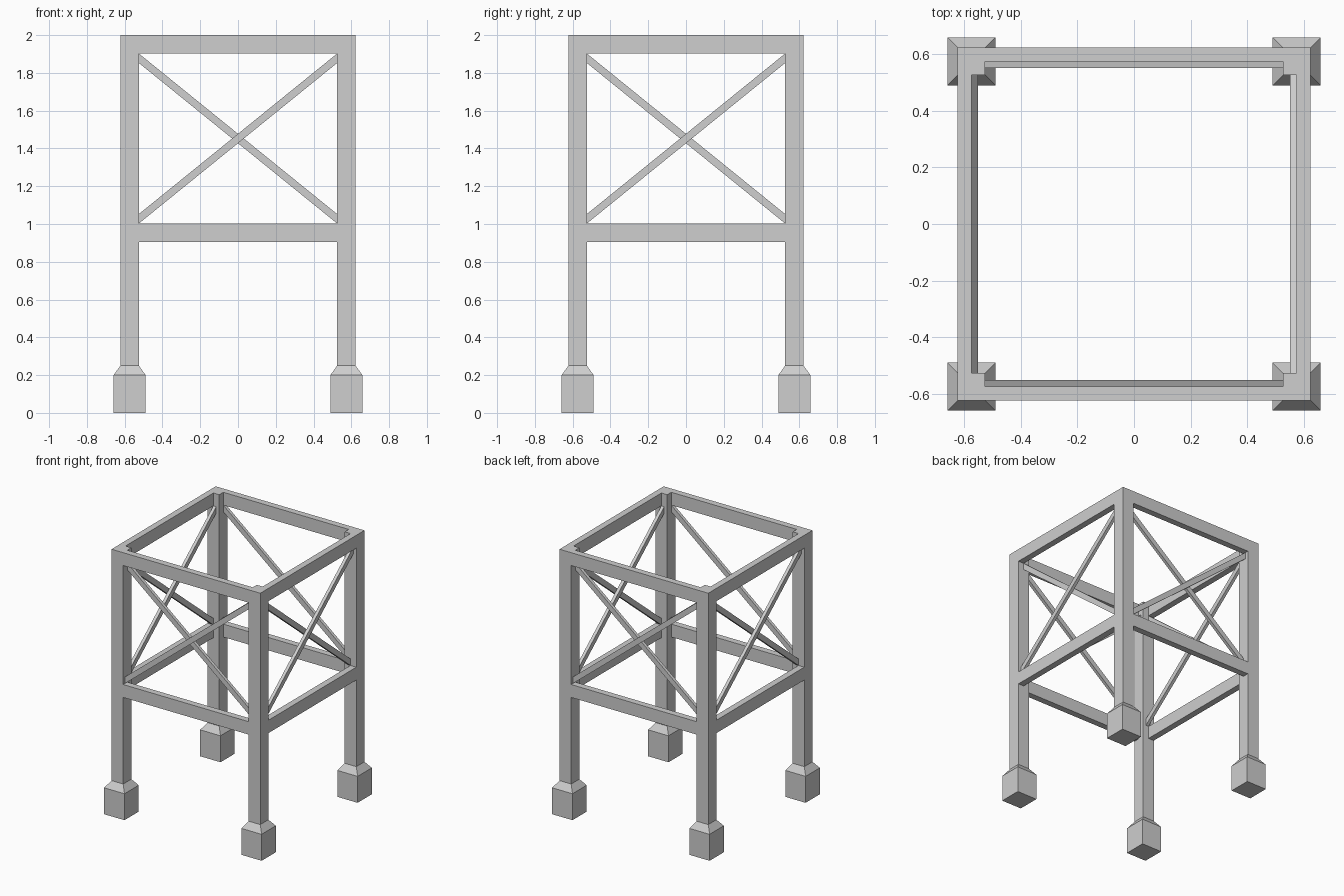
import bpy, bmesh
from math import pi
from mathutils import Matrix, Vector

cube = bpy.data.objects.get("Cube")
if cube:
    bpy.data.objects.remove(cube, do_unlink=True)

OUT, INN = 0.6225, 0.525          # outer and inner faces of the posts
MID = (OUT + INN) / 2
TOP, DECK, DEPTH = 2.0, 1.0025, OUT - INN
FOOT, FOOT_H, TAPER_H = 0.085, 0.2, 0.25
BAR_T, BAR_H = 0.024, 0.025       # bar thickness, half of its vertical height

grey = bpy.data.materials.new("light grey")
grey.use_nodes = True
colour = (0.62, 0.62, 0.62, 1)
grey.diffuse_color = colour
grey.node_tree.nodes["Principled BSDF"].inputs["Base Color"].default_value = colour


def loft(name, rings, turn):
    """Skin matching rings of points, cap both ends, then turn about z."""
    bm = bmesh.new()
    loops = [[bm.verts.new(p) for p in ring] for ring in rings]
    for a, b in zip(loops, loops[1:]):
        for i in range(len(a)):
            j = (i + 1) % len(a)
            bm.faces.new((a[i], a[j], b[j], b[i]))
    bm.faces.new(loops[0][::-1])
    bm.faces.new(loops[-1])
    bmesh.ops.recalc_face_normals(bm, faces=bm.faces)
    bm.transform(Matrix.Rotation(turn, 4, "Z"))
    mesh = bpy.data.meshes.new(name)
    bm.to_mesh(mesh)
    bm.free()
    mesh.materials.append(grey)
    obj = bpy.data.objects.new(name, mesh)
    bpy.context.collection.objects.link(obj)


def square(half, z):
    """Square ring around the front left corner post."""
    return [Vector((MID + sx * half, -MID + sy * half, z))
            for sx, sy in ((-1, -1), (1, -1), (1, 1), (-1, 1))]


def section(x, y0, y1, z0, z1):
    """Upright rectangle across the x direction."""
    return [(x, y0, z0), (x, y1, z0), (x, y1, z1), (x, y0, z1)]


def span(name, y0, y1, za, zb, half, turn):
    """Bar between two posts, centred on height za at -x and zb at +x."""
    loft(name, [section(-INN, y0, y1, za - half, za + half),
                section(INN, y0, y1, zb - half, zb + half)], turn)


low, high = DECK + BAR_H, TOP - DEPTH - BAR_H

# Each side is the front side turned by a quarter
for k, side in enumerate(("front", "left", "back", "right")):
    turn = k * pi / 2
    # Corner post and its tapered footing
    loft(side + "_corner_post",
         [square(DEPTH / 2, TAPER_H), square(DEPTH / 2, TOP)], turn)
    loft(side + "_corner_foot",
         [square(FOOT, 0), square(FOOT, FOOT_H),
          square(DEPTH / 2, TAPER_H)], turn)
    # Horizontal beams, flush with the outside of the posts
    for level, z in (("top", TOP), ("middle", DECK)):
        c = z - DEPTH / 2
        span(side + "_" + level + "_beam", -OUT, -MID, c, c, DEPTH / 2, turn)
    # Crossed braces, back to back
    span(side + "_outer_brace", -MID - BAR_T, -MID, low, high, BAR_H, turn)
    span(side + "_inner_brace", -MID, -MID + BAR_T, high, low, BAR_H, turn)
